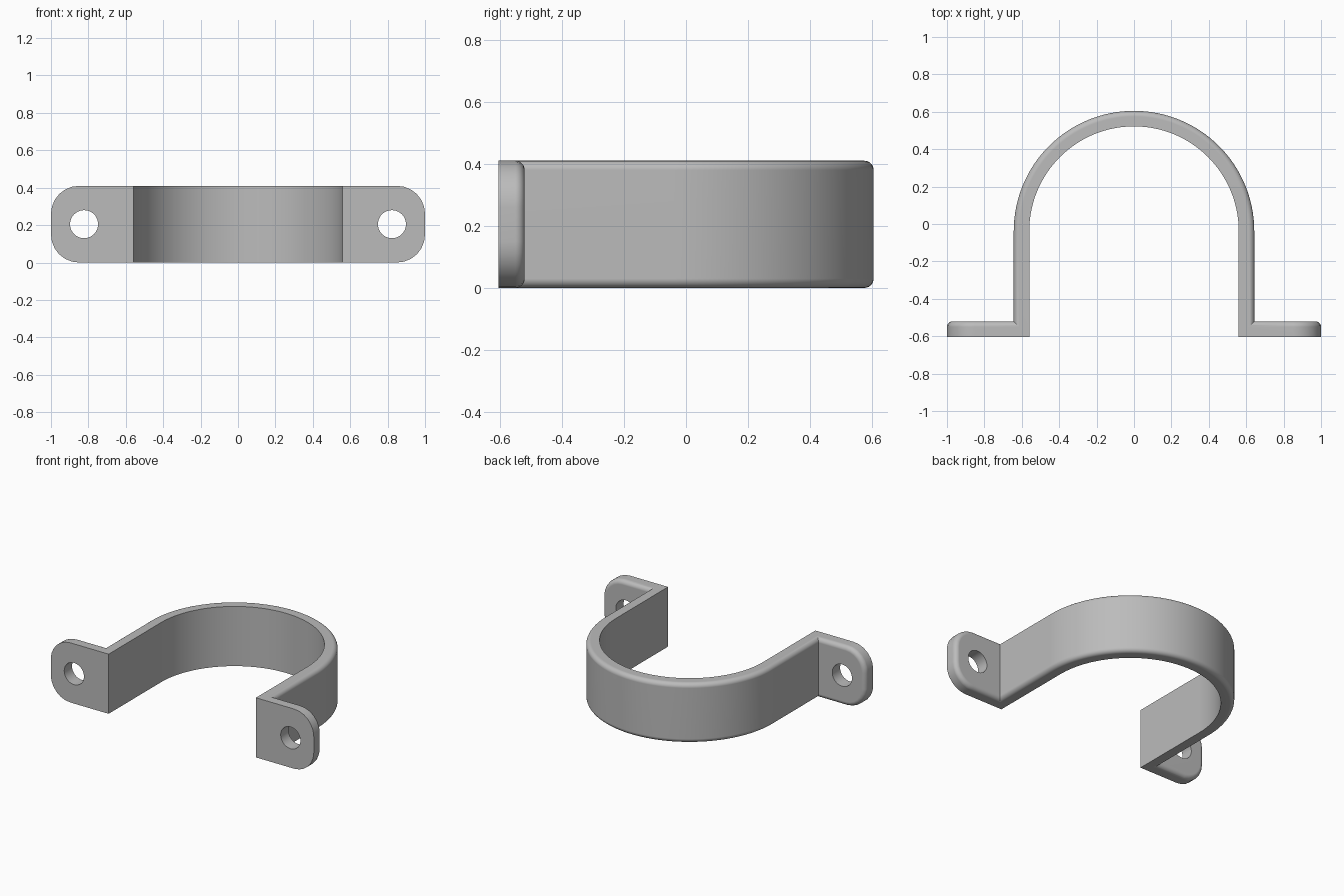
import bpy, bmesh, math

cube = bpy.data.objects.get("Cube")
if cube:
    bpy.data.objects.remove(cube, do_unlink=True)

HEIGHT = 0.41
R_IN, R_OUT = 0.56, 0.643
ARC_Y = -0.038          # centre of the arch
FRONT, BACK = -0.605, -0.52
FILLET = 0.03
STEPS = 6
QUARTER = [math.pi / 2 * i / STEPS for i in range(STEPS + 1)]

metal = bpy.data.materials.new("grey_metal")
metal.use_nodes = True
GREY = (0.5, 0.5, 0.5, 1)
metal.diffuse_color = GREY
metal.node_tree.nodes["Principled BSDF"].inputs["Base Color"].default_value = GREY


def loft(name, rings):
    """Closed solid through equal-length rings of points."""
    bm = bmesh.new()
    loops = [[bm.verts.new(p) for p in ring] for ring in rings]
    n = len(loops[0])
    for a, b in zip(loops, loops[1:]):
        for i in range(n):
            j = (i + 1) % n
            bm.faces.new((a[i], a[j], b[j], b[i]))
    bm.faces.new(loops[0])
    bm.faces.new(loops[-1])
    bmesh.ops.recalc_face_normals(bm, faces=bm.faces)
    mesh = bpy.data.meshes.new(name)
    bm.to_mesh(mesh)
    bm.free()
    mesh.materials.append(metal)
    ob = bpy.data.objects.new(name, mesh)
    bpy.context.collection.objects.link(ob)
    return ob


def band_section():
    """(radius, height) cross-section, outer edges rounded."""
    c = R_OUT - FILLET
    low = [(c + FILLET * math.sin(a), FILLET - FILLET * math.cos(a)) for a in QUARTER]
    high = [(r, HEIGHT - z) for r, z in reversed(low)]
    return [(R_IN, 0)] + low + high + [(R_IN, HEIGHT)]


def tab_ring(y, inset, side):
    """Tab outline with two rounded outer corners."""
    r = 0.15 - inset
    cx = 1 - 0.15
    low = [(cx + r * math.sin(a), 0.15 - r * math.cos(a)) for a in QUARTER]
    high = [(x, HEIGHT - z) for x, z in reversed(low)]
    outline = [(0.59, inset)] + low + high + [(0.59, HEIGHT - inset)]
    return [(side * x, y, z) for x, z in outline]


# U-shaped band: straight leg, half circle, straight leg
section = band_section()
SEGMENTS = 64
rings = [[(r, FRONT, z) for r, z in section]]
for i in range(SEGMENTS + 1):
    a = math.pi * i / SEGMENTS
    rings.append([(r * math.cos(a), ARC_Y + r * math.sin(a), z) for r, z in section])
rings.append([(-r, FRONT, z) for r, z in section])
clamp = loft("pipe_clamp", rings)


def combine(helper, operation):
    helper.hide_render = True
    mod = clamp.modifiers.new(operation, 'BOOLEAN')
    mod.operation, mod.solver, mod.object = operation, 'EXACT', helper
    bpy.ops.object.select_all(action='DESELECT')
    clamp.select_set(True)
    bpy.context.view_layer.objects.active = clamp
    bpy.ops.object.modifier_apply(modifier=mod.name)
    bpy.data.objects.remove(helper, do_unlink=True)


# Mounting tabs with rounded back rims, then their screw holes
for side in (1, -1):
    tab = [tab_ring(FRONT, 0, side)]
    for a in QUARTER:
        tab.append(tab_ring(BACK - FILLET + FILLET * math.sin(a),
                            FILLET * (1 - math.cos(a)), side))
    combine(loft("mounting_tab", tab), 'UNION')
    hole = []
    for y in (FRONT - 0.1, BACK + 0.1):
        hole.append([(side * 0.823 + 0.075 * math.cos(math.tau * i / 40), y,
                      HEIGHT / 2 + 0.075 * math.sin(math.tau * i / 40)) for i in range(40)])
    combine(loft("screw_hole_cutter", hole), 'DIFFERENCE')

# Smooth curves, crisp edges
bpy.ops.object.shade_smooth_by_angle(angle=math.radians(30))
weighted = clamp.modifiers.new("even_shading", 'WEIGHTED_NORMAL')
weighted.keep_sharp = True
